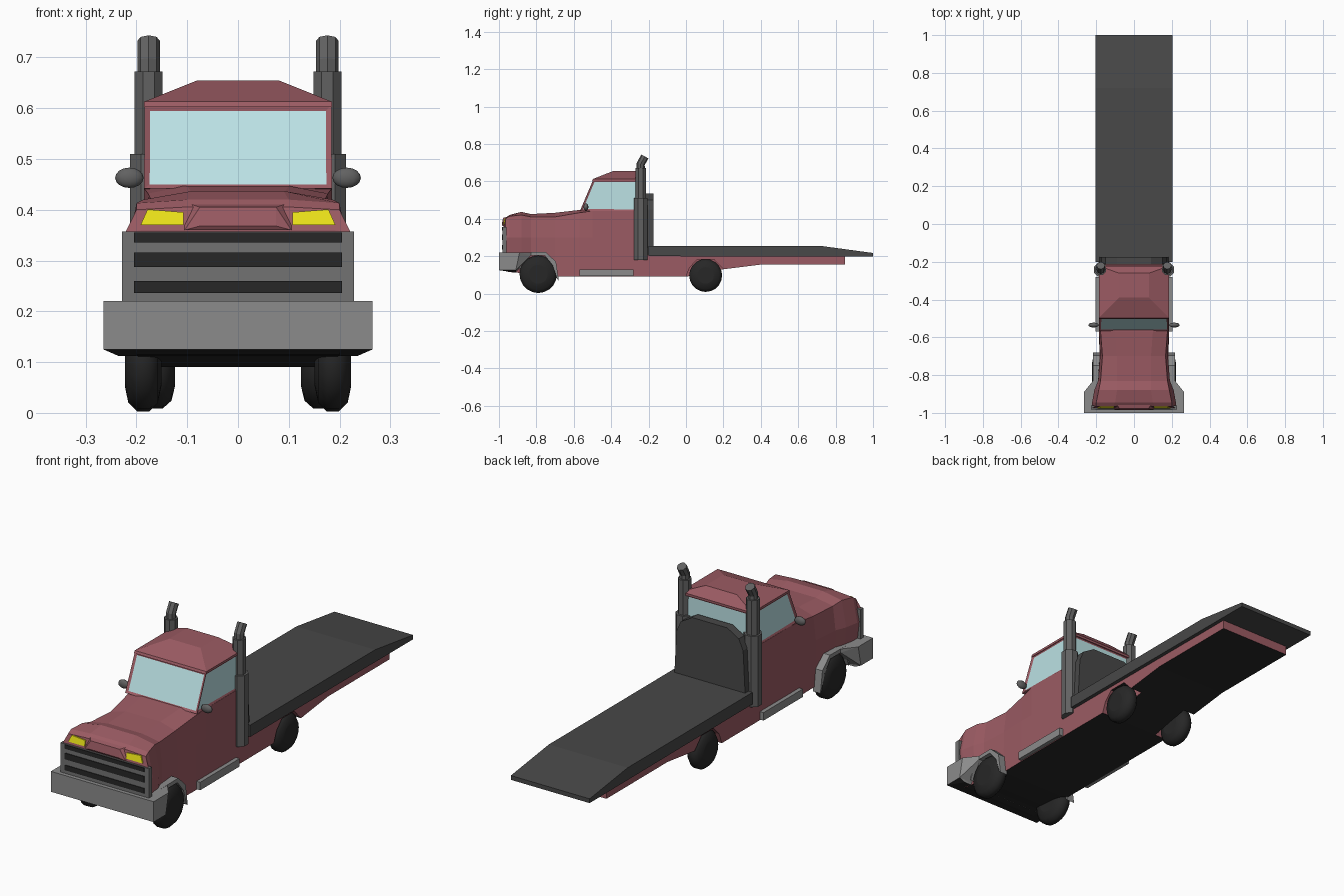
import bpy, bmesh, math
from mathutils import Vector

if "Cube" in bpy.data.objects:
    bpy.data.objects.remove(bpy.data.objects["Cube"])


def material(name, rgb):
    m = bpy.data.materials.new(name)
    m.diffuse_color = (*rgb, 1)
    m.use_nodes = True
    m.node_tree.nodes["Principled BSDF"].inputs["Base Color"].default_value = m.diffuse_color
    return m


RED = material("red_paint", (0.33, 0.105, 0.125))
BLACK = material("black", (0.02, 0.02, 0.02))
DARK = material("dark_grey", (0.065, 0.065, 0.065))
PIPE = material("pipe_grey", (0.12, 0.12, 0.12))
GREY = material("trim_grey", (0.26, 0.26, 0.26))
GRILLE = material("grille_grey", (0.17, 0.17, 0.17))
GLASS = material("glass", (0.5, 0.76, 0.78))
YELLOW = material("lamp_yellow", (0.85, 0.78, 0.01))


def finish(bm, name, mat, under=None):
    bmesh.ops.recalc_face_normals(bm, faces=bm.faces)
    me = bpy.data.meshes.new(name)
    me.materials.append(mat)
    if under:  # second colour on downward or chosen faces
        me.materials.append(under)
        if under is BLACK:
            bm.normal_update()
            for f in bm.faces:
                f.material_index = int(f.normal.z < -0.7)
    bm.to_mesh(me)
    bm.free()
    ob = bpy.data.objects.new(name, me)
    bpy.context.collection.objects.link(ob)
    return ob


def loft(name, rings, mat, under=None):
    bm = bmesh.new()
    vs = [[bm.verts.new(p) for p in r] for r in rings]
    n = len(vs[0])
    for a, b in zip(vs, vs[1:]):
        for i in range(n):
            bm.faces.new((a[i], a[(i + 1) % n], b[(i + 1) % n], b[i]))
    bm.faces.new(vs[0])
    bm.faces.new(vs[-1])
    return finish(bm, name, mat, under)


def prism(name, yz, x0, x1, mat, under=None):
    return loft(name, [[(x, y, z) for y, z in yz] for x in (x0, x1)], mat, under)


def hull_bm(pts):
    bm = bmesh.new()
    for p in pts:
        bm.verts.new(p)
    bmesh.ops.convex_hull(bm, input=bm.verts)
    bmesh.ops.dissolve_limit(bm, angle_limit=0.02, verts=bm.verts, edges=bm.edges)
    return bm


def hull(name, pts, mat, under=None):
    return finish(hull_bm(pts), name, mat, under)


def box(name, x, y, z, mat):
    return hull(name, [(a, b, c) for a in x for b in y for c in z], mat)


def both(pts):
    return [(s * x, y, z) for x, y, z in pts for s in (-1, 1)]


# hood and lower cab: sections of half-width/height pairs along y
sections = [
    (-0.975, (.20, .13), (.222, .30), (.222, .355), (.19, .36)),
    (-0.965, (.20, .12), (.222, .30), (.20, .40), (.11, .405)),
    (-0.945, (.20, .115), (.222, .30), (.20, .413), (.10, .42)),
    (-0.88, (.195, .11), (.21, .30), (.187, .42), (.09, .437)),
    (-0.83, (.185, .10), (.19, .30), (.177, .41), (.09, .425)),
    (-0.70, (.183, .09), (.18, .30), (.167, .41), (.09, .432)),
    (-0.57, (.185, .09), (.185, .30), (.177, .432), (.10, .447)),
    (-0.50, (.185, .09), (.185, .30), (.185, .442), (.10, .447)),
    (-0.22, (.185, .09), (.185, .30), (.185, .442), (.10, .447)),
]
loft("cab_body", [[(x, y, z) for x, z in h] + [(-x, y, z) for x, z in reversed(h)]
                  for y, *h in sections], RED, BLACK)
hull("hood_nose", both([(.075, -.985, .368), (.105, -.98, .36), (.075, -.978, .405),
                        (.105, -.94, .415), (.105, -.94, .36)]), RED)

# cab upper with inset windows
bm = hull_bm(both([(.185, -.567, .442), (.185, -.222, .438), (.184, -.497, .607), (.184, -.225, .607)]))
bm.normal_update()
panes = [f for f in bm.faces if abs(f.normal.z) < 0.9]
bmesh.ops.inset_individual(bm, faces=panes, thickness=0.011, depth=-0.005, use_even_offset=True)
for f in panes:
    f.material_index = 1
finish(bm, "cab_windows", RED, GLASS)
hull("roof", both([(.185, -.502, .602), (.185, -.222, .602), (.185, -.497, .613), (.185, -.222, .613),
                   (.08, -.39, .655), (.08, -.26, .655)]), RED)

# rear chassis with wheel arches and a solid middle
tail = [(.20, .13), (.40, .155), (.85, .155), (.85, .205), (-.225, .205)]
arch = [(-.225, .09), (0, .09), (.02, .14), (.06, .182), (.15, .182), (.19, .14)]
prism("chassis_middle", [(-.225, .09), (0, .09)] + tail, -.125, .125, RED, BLACK)
for s in (-1, 1):
    prism("chassis_side", arch + tail, s * .125, s * .185, RED, BLACK)

# flat bed and headboard
prism("flat_bed", [(-.20, .2), (-.20, .255), (.72, .255), (1, .217), (1, .197)], -.203, .203, DARK)
hull("headboard", both([(x, y, z) for y in (-.215, -.175)
                        for x, z in ((.185, .2), (.172, .45), (.15, .50), (.09, .535))]), DARK)

# front bumper, grille and slats
hull("bumper", both([(.265, -1, .125), (.265, -1, .22), (.265, -.89, .22), (.235, -.91, .112),
                     (.265, -.91, .125)]), GREY, BLACK)
box("grille", (-.228, .228), (-.982, -.96), (.2, .357), GRILLE)
for lo, hi in ((.236, .26), (.287, .316), (.336, .355)):
    box("grille_slat", (-.205, .205), (-.985, -.97), (lo, hi), BLACK)


def ring(cx, cy, z, r, n=8):
    return [(cx + r * math.cos(2 * math.pi * (i + .5) / n),
             cy + r * math.sin(2 * math.pi * (i + .5) / n), z) for i in range(n)]


def wheel(name, x, y, z, r):
    prof = [(-.036, .5), (-.029, .83), (-.012, 1), (.012, 1), (.029, .83), (.036, .5)]
    n = 20
    ob = loft(name, [[(x + dx, y + r * k * math.cos(2 * math.pi * i / n),
                       z + r * k * math.sin(2 * math.pi * i / n)) for i in range(n)]
                     for dx, k in prof], BLACK)
    for p in ob.data.polygons:
        p.use_smooth = len(p.vertices) == 4


fender = [(-.90, .22), (-.75, .222), (-.695, .17), (-.68, .07), (-.69, .08), (-.712, .15),
          (-.755, .203), (-.83, .203), (-.87, .17), (-.89, .12)]

for s in (-1, 1):
    # headlights
    outline = [(.107, .37), (.192, .37), (.178, .401), (.107, .395)]
    hull("headlight", [(s * x, d - .98 + (z - .36) * .22, z) for x, z in outline for d in (0, .03)], YELLOW)
    # wheels
    wheel("front_wheel", s * .187, -.79, .103, .1)
    wheel("rear_wheel", s * .16, .105, .097, .088)
    # fender flare and the wedge joining it to the bumper
    prism("fender_flare", fender, s * .178, s * .217, GREY)
    hull("bumper_wedge", [(s * x, y, z) for x, y, z in (
        (.265, -.91, .125), (.265, -.89, .22), (.19, -.91, .115), (.19, -.89, .22),
        (.217, -.83, .22), (.217, -.83, .203), (.19, -.83, .22))], GREY)
    # side step
    box("side_step", (s * .18, s * .204), (-.57, -.28), (.093, .13), GREY)
    # exhaust stack: two sleeves and a bent tip
    cx, cy = s * .176, -.242
    loft("stack_lower", [ring(cx, cy, z, .04) for z in (.18, .51)], PIPE)
    loft("stack_upper", [ring(cx, cy, z, .030) for z in (.50, .672)], PIPE)
    cu = bpy.data.curves.new("stack_tip", 'CURVE')
    cu.dimensions = '3D'
    cu.bevel_depth, cu.bevel_resolution, cu.use_fill_caps = .022, 2, True
    sp = cu.splines.new('POLY')
    sp.points.add(2)
    for p, (y, z) in zip(sp.points, ((cy, .66), (cy, .693), (-.220, .733))):
        p.co = (cx, y, z, 1)
    sp.use_smooth = False
    cu.materials.append(PIPE)
    bpy.context.collection.objects.link(bpy.data.objects.new("stack_tip", cu))
    # mirror
    bm = bmesh.new()
    bmesh.ops.create_uvsphere(bm, u_segments=12, v_segments=8, radius=1)
    for v in bm.verts:
        v.co = Vector((s * .214, -.535, .463)) + v.co * Vector((1, 0, 0)).x
        c = Vector((s * .214, -.535, .463))
        d = v.co - c
        v.co = c + Vector((d.x * .028, d.y * .013, d.z * .02))
    mirror = finish(bm, "side_mirror", PIPE)
    for p in mirror.data.polygons:
        p.use_smooth = True
